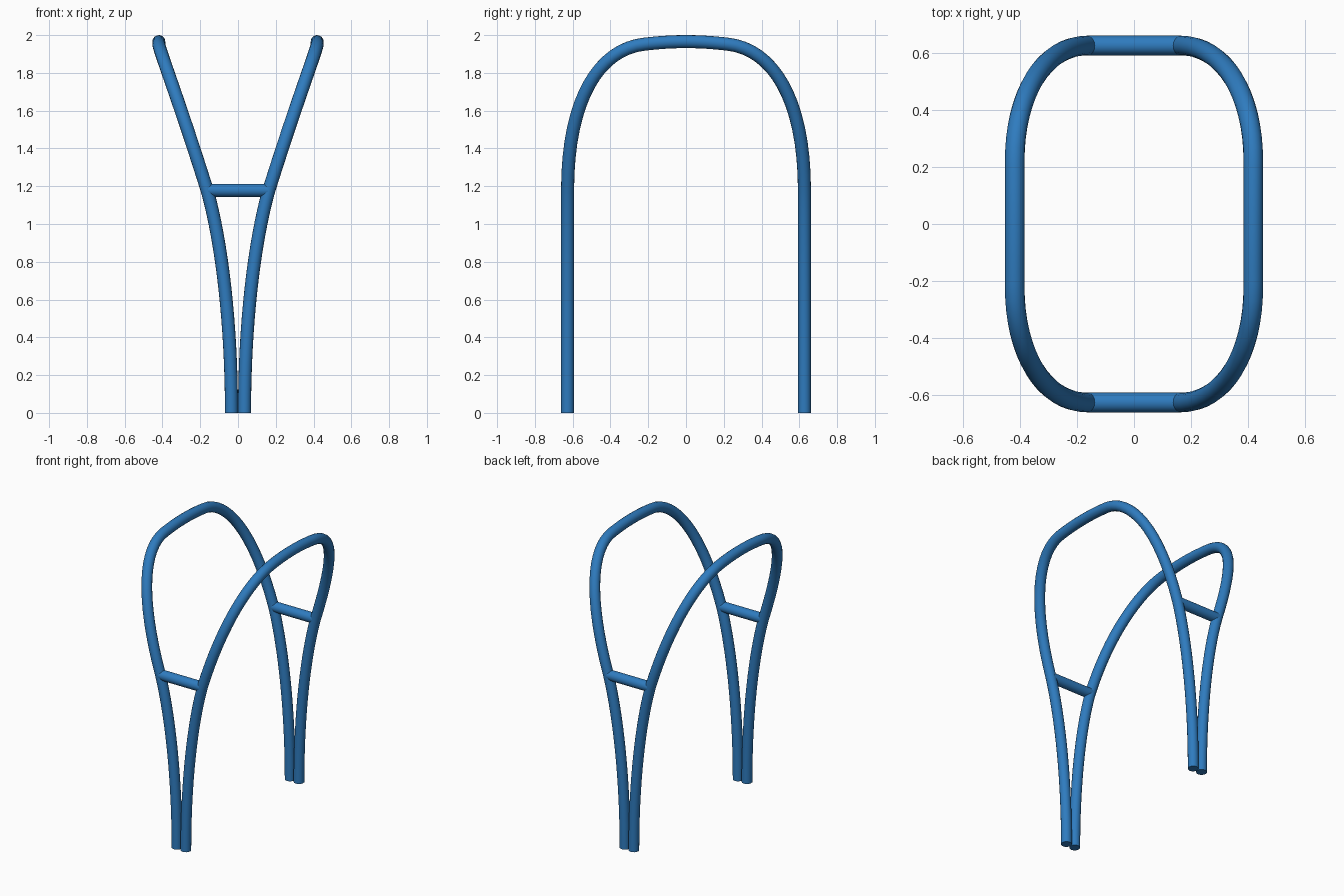
import bpy
import math

if "Cube" in bpy.data.objects:
    bpy.data.objects.remove(bpy.data.objects["Cube"])

R = 0.0345         # tube radius
LEG_Y = 0.627      # distance of the legs from the middle
BAR_Z = 1.178      # height of the crossbars

blue = bpy.data.materials.new("blue_paint")
blue.diffuse_color = (0.028, 0.2, 0.52, 1)
blue.use_nodes = True
blue.node_tree.nodes["Principled BSDF"].inputs["Base Color"].default_value = blue.diffuse_color


def finish(obj):
    obj.data.materials.clear()
    obj.data.materials.append(blue)
    bpy.ops.object.select_all(action='DESELECT')
    obj.select_set(True)
    bpy.context.view_layer.objects.active = obj
    bpy.ops.object.shade_smooth_by_angle(angle=math.radians(40))


def hoop(name, side):
    # half of the path: position, handle towards the foot, handle towards the top
    foot = ((0.0345, -LEG_Y, 0), (0.0345, -LEG_Y, -0.1), (0.0345, -LEG_Y, 0.47))
    joint = ((0.163, -LEG_Y, BAR_Z), (0.085, -LEG_Y, 0.9), (0.318, -LEG_Y, 1.67))
    shoulder = ((0.419, -0.22, 1.952), (0.419, -0.455, 1.927), (0.419, -0.14, 1.961))
    crown = ((0.419, 0, 1.9655), (0.419, -0.08, 1.9655), (0.419, 0.08, 1.9655))

    def flip(knot):
        return tuple((x, -y, z) for x, y, z in (knot[0], knot[2], knot[1]))

    knots = [foot, joint, shoulder, crown, flip(shoulder), flip(joint), flip(foot)]
    curve = bpy.data.curves.new(name, 'CURVE')
    curve.dimensions = '3D'
    curve.resolution_u = 16
    curve.bevel_depth = R
    curve.bevel_resolution = 6
    curve.use_fill_caps = True
    spline = curve.splines.new('BEZIER')
    spline.bezier_points.add(len(knots) - 1)
    for point, (co, left, right) in zip(spline.bezier_points, knots):
        point.handle_left_type = point.handle_right_type = 'FREE'
        point.co, point.handle_left, point.handle_right = [
            (side * x, y, z) for x, y, z in (co, left, right)]
    obj = bpy.data.objects.new(name, curve)
    bpy.context.collection.objects.link(obj)
    bpy.ops.object.select_all(action='DESELECT')
    obj.select_set(True)
    bpy.context.view_layer.objects.active = obj
    bpy.ops.object.convert(target='MESH')
    finish(bpy.context.object)


# the two bent tube hoops, leaning apart
hoop("right_hoop", 1)
hoop("left_hoop", -1)

# crossbars joining the hoops at each end
for name, y in (("front_crossbar", -LEG_Y), ("back_crossbar", LEG_Y)):
    bpy.ops.mesh.primitive_cylinder_add(
        vertices=24, radius=R, depth=0.32, location=(0, y, BAR_Z),
        rotation=(0, math.pi / 2, 0))
    bar = bpy.context.object
    bar.name = name
    finish(bar)
